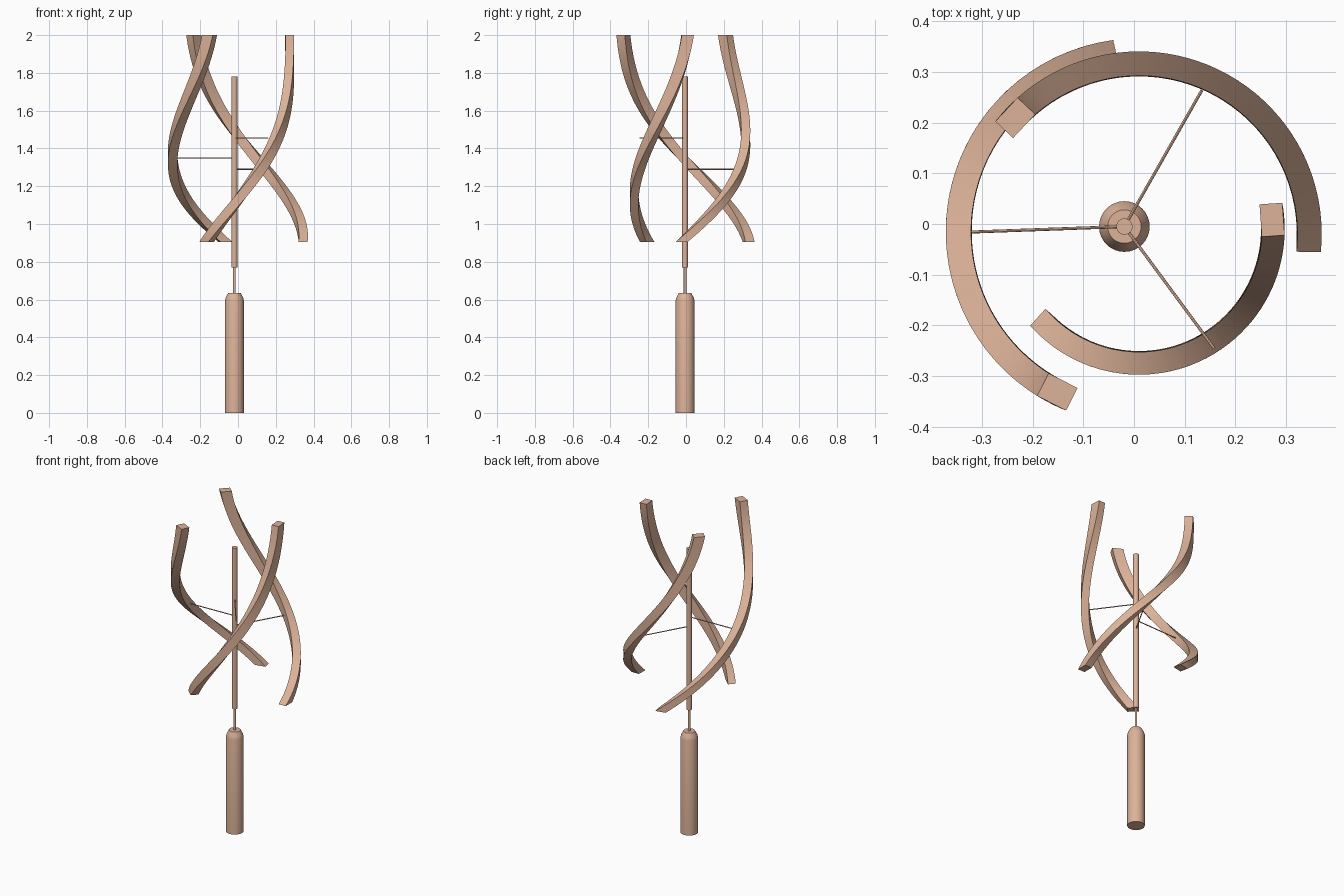
import bpy, bmesh, math
from mathutils import Vector

old = bpy.data.objects.get("Cube")
if old:
    bpy.data.objects.remove(old, do_unlink=True)

# One warm tan material
tan = bpy.data.materials.new("warm_tan")
tan.use_nodes = True
colour = (0.72, 0.45, 0.32, 1)
tan.diffuse_color = colour
tan.node_tree.nodes["Principled BSDF"].inputs["Base Color"].default_value = colour

AXIS = Vector((-0.019, -0.005, 0))


def finish(bm, name):
    bmesh.ops.recalc_face_normals(bm, faces=bm.faces)
    mesh = bpy.data.meshes.new(name)
    bm.to_mesh(mesh)
    bm.free()
    mesh.materials.append(tan)
    obj = bpy.data.objects.new(name, mesh)
    bpy.context.collection.objects.link(obj)
    bpy.ops.object.select_all(action='DESELECT')
    obj.select_set(True)
    bpy.context.view_layer.objects.active = obj
    bpy.ops.object.shade_smooth_by_angle(angle=math.radians(30))
    return obj


def loft(name, rings):
    """Skin a list of point rings and cap both ends."""
    bm = bmesh.new()
    loops = [[bm.verts.new(p) for p in ring] for ring in rings]
    for a, b in zip(loops, loops[1:]):
        for i in range(len(a)):
            j = (i + 1) % len(a)
            bm.faces.new((a[i], a[j], b[j], b[i]))
    bm.faces.new(loops[0])
    bm.faces.new(loops[-1])
    return finish(bm, name)


def turned(name, profile, sides=32):
    """Round part from (radius, height) pairs on the mast axis."""
    angles = [math.tau * i / sides for i in range(sides)]
    loft(name, [[AXIS + Vector((r * math.cos(a), r * math.sin(a), z)) for a in angles]
                for r, z in profile])


def blade(name, centre, radius, width, start, end, steps=48):
    """Helical blade of rectangular level section, steepening towards the top."""
    bottom, top, length = 0.905, 2.0, 0.064
    rings = []
    for i in range(steps + 1):
        t = i / steps
        turn = 1.5 * t - 0.25 * t**2 - 0.25 * t**3
        a = math.radians(start + (end - start) * turn)
        out = Vector((math.cos(a), math.sin(a), 0))
        along = Vector((-out.y, out.x, 0))
        mid = Vector((*centre, bottom + (top - bottom) * t)) + out * radius
        rings.append([mid + out * u * width / 2 + along * v * length / 2
                      for u, v in ((-1, -1), (1, -1), (1, 1), (-1, 1))])
    loft(name, rings)


def strut(name, x, y, z):
    """Thin level rod from the mast to a blade."""
    start, tip = AXIS + Vector((0, 0, z)), Vector((x, y, z))
    side = (tip - start).cross(Vector((0, 0, 1))).normalized()
    ring = [(side * math.cos(a) + Vector((0, 0, 1)) * math.sin(a)) * 0.003
            for a in (math.tau * i / 12 for i in range(12))]
    loft(name, [[p + q for q in ring] for p in (start, tip)])


# Base, shaft and mast
turned("base", [(0.05, 0), (0.05, 0.595), (0.046, 0.61), (0.033, 0.635)])
turned("shaft", [(0.007, 0.62), (0.007, 0.78)], 16)
turned("mast", [(0.016, 0.77), (0.016, 1.78)], 24)

# Three helical blades
blade("left_blade", (0.01, -0.015), 0.355, 0.05, 102.5, 243)
blade("rear_blade", (0.01, -0.02), 0.335, 0.048, -0.5, 136.8)
blade("front_blade", (0.01, -0.01), 0.263, 0.045, 228, 364)

# Struts
strut("left_strut", -0.325, -0.016, 1.35)
strut("rear_strut", 0.134, 0.264, 1.29)
strut("front_strut", 0.158, -0.245, 1.455)
